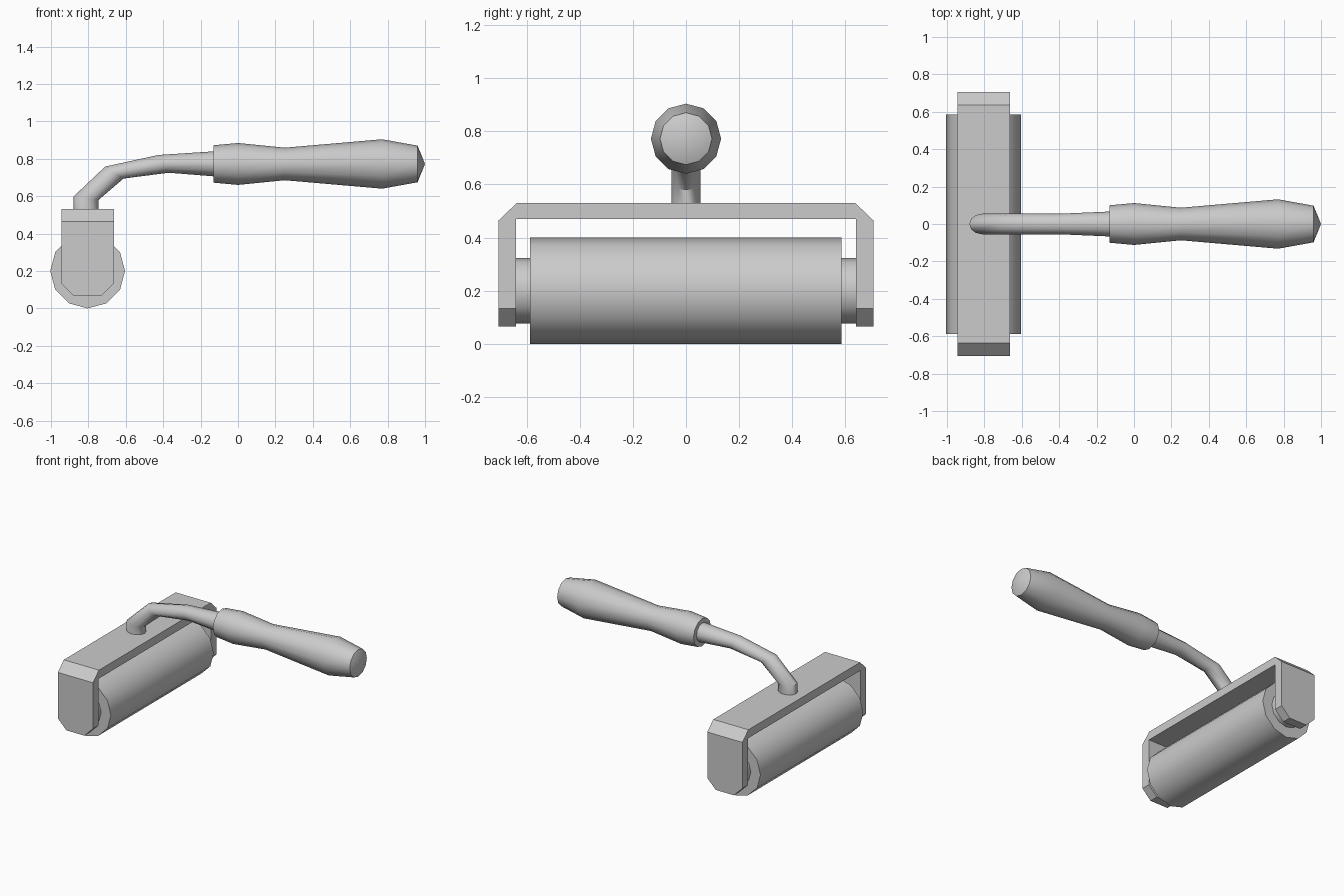
import bpy, bmesh, math

if "Cube" in bpy.data.objects:
    bpy.data.objects.remove(bpy.data.objects["Cube"])

SIDES = 12


def finish(name, bm, smooth=True):
    bmesh.ops.recalc_face_normals(bm, faces=bm.faces)
    mesh = bpy.data.meshes.new(name)
    bm.to_mesh(mesh)
    bm.free()
    obj = bpy.data.objects.new(name, mesh)
    bpy.context.collection.objects.link(obj)
    if smooth:
        bpy.ops.object.select_all(action='DESELECT')
        bpy.context.view_layer.objects.active = obj
        obj.select_set(True)
        bpy.ops.object.shade_smooth_by_angle(angle=math.radians(40))
    return obj


def loft(name, rings):
    """Skin closed rings of points and cap both ends."""
    bm = bmesh.new()
    loops = [[bm.verts.new(p) for p in ring] for ring in rings]
    for a, b in zip(loops, loops[1:]):
        for i in range(SIDES):
            j = (i + 1) % SIDES
            bm.faces.new((a[i], a[j], b[j], b[i]))
    bm.faces.new(loops[0])
    bm.faces.new(loops[-1])
    bmesh.ops.remove_doubles(bm, verts=bm.verts, dist=0.0005)
    return finish(name, bm)


def section(top, bottom, ry):
    """Elliptical ring whose xz diameter runs from bottom to top."""
    cx, cz = (top[0] + bottom[0]) / 2, (top[1] + bottom[1]) / 2
    ux, uz = top[0] - cx, top[1] - cz
    angles = [2 * math.pi * i / SIDES for i in range(SIDES)]
    return [(cx + ux * math.cos(a), ry * math.sin(a), cz + uz * math.cos(a))
            for a in angles]


def roller_ring(y, r):
    angles = [2 * math.pi * i / SIDES for i in range(SIDES)]
    return [(-0.804 + r * math.sin(a), y, 0.2 + r * math.cos(a)) for a in angles]


# Roller drum and the hubs joining it to the fork
loft("roller", [roller_ring(y, 0.2) for y in (-0.587, 0.585)])
for side, s in (("front", -1), ("back", 1)):
    loft(side + "_hub", [roller_ring(s * y, 0.123) for y in (0.57, 0.65)])

# Fork: mirrored U profile extruded along x
half = [(0.64, 0.47), (0.64, 0.065), (0.705, 0.065), (0.705, 0.465), (0.637, 0.53)]
outline = half + [(-y, z) for y, z in reversed(half)]
bm = bmesh.new()
face = bm.faces.new([bm.verts.new((-0.944, y, z)) for y, z in outline])
ext = bmesh.ops.extrude_face_region(bm, geom=[face])
bmesh.ops.translate(bm, vec=(0.28, 0, 0),
                    verts=[v for v in ext["geom"] if isinstance(v, bmesh.types.BMVert)])
if not face.is_valid or len([f for f in bm.faces if len(f.verts) == 10]) < 2:
    bm.faces.new([v for v in bm.verts if v.co.x < -0.9])
# Clipped lower corners of both arms
feet = [e for e in bm.edges
        if all(v.co.z < 0.07 for v in e.verts)
        and abs(e.verts[0].co.x - e.verts[1].co.x) < 0.01]
bmesh.ops.bevel(bm, geom=feet, offset=0.068, segments=1, affect='EDGES')
finish("fork", bm, smooth=False)

# Bent neck: post, kink, then a gentle sweep into the handle
loft("neck", [section(*s) for s in (
    ((-0.88, 0.5), (-0.745, 0.5), 0.055),
    ((-0.88, 0.597), (-0.745, 0.58), 0.055),
    ((-0.71, 0.758), (-0.612, 0.694), 0.055),
    ((-0.425, 0.82), (-0.37, 0.725), 0.055),
    ((-0.12, 0.84), (-0.12, 0.705), 0.067))])

# Turned handle
profile = [(-0.13, 0.1), (0.0, 0.112), (0.25, 0.087),
           (0.77, 0.132), (0.96, 0.098)]
rings = [section((x, 0.772 + r), (x, 0.772 - r), r) for x, r in profile]
bm_handle = loft("handle", rings)

# Shallow cone closing the handle end
bm = bmesh.new()
bm.from_mesh(bm_handle.data)
end = max(bm.faces, key=lambda f: f.calc_center_median().x)
tip = bmesh.ops.poke(bm, faces=[end])["verts"][0]
tip.co = (1.0, 0, 0.772)
bm.to_mesh(bm_handle.data)
bm.free()
